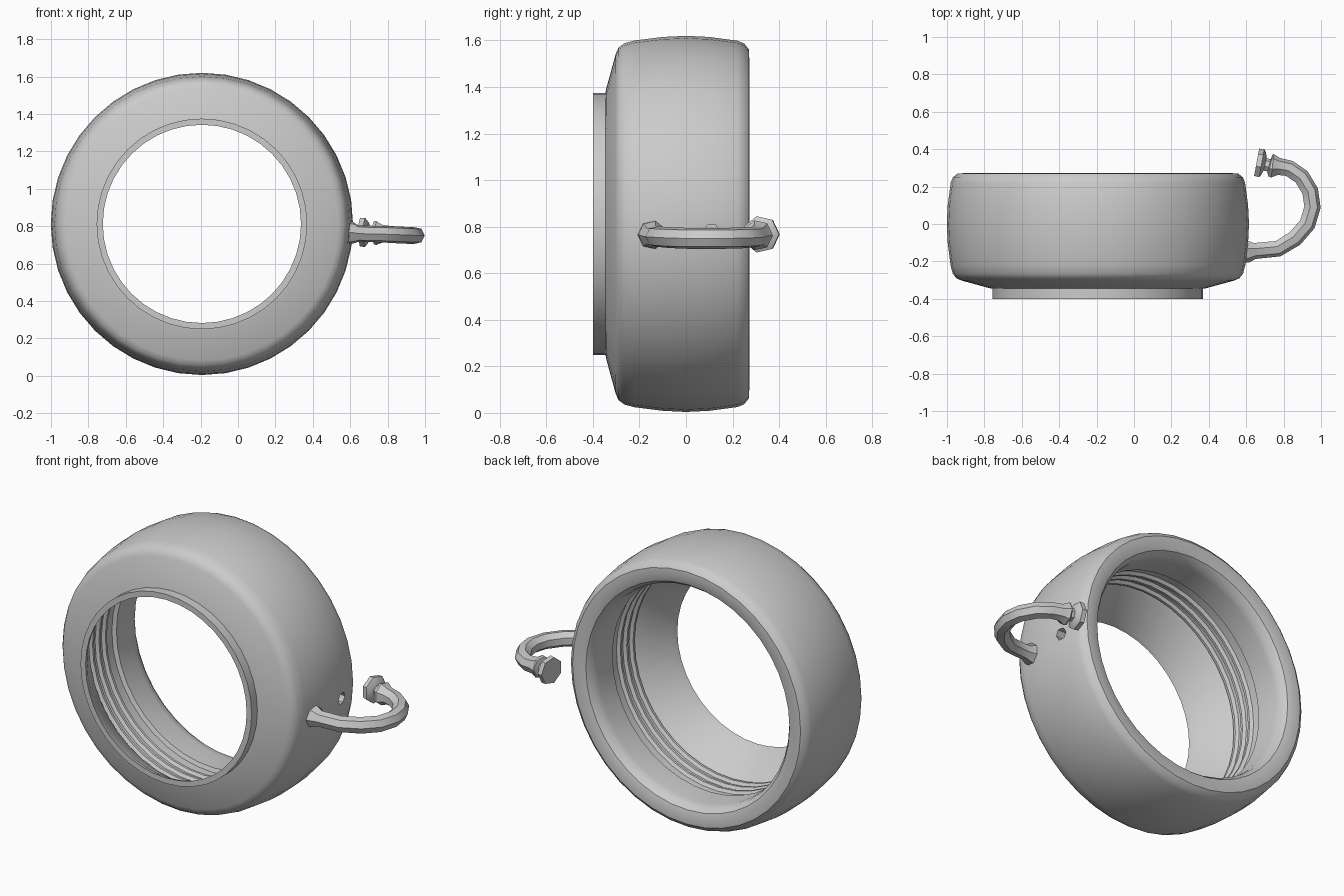
import bpy, bmesh
from math import cos, sin, tau
from mathutils import Vector

if "Cube" in bpy.data.objects:
    bpy.data.objects.remove(bpy.data.objects["Cube"])

CX, CZ = -0.193, 0.812


def make_object(name, rings, closed, angle):
    """Bridge rings of points into a mesh; closed joins last ring to first, otherwise ends are capped."""
    bm = bmesh.new()
    loops = [[bm.verts.new(p) for p in ring] for ring in rings]
    pairs = list(zip(loops, loops[1:])) + ([(loops[-1], loops[0])] if closed else [])
    n = len(loops[0])
    for a, b in pairs:
        for i in range(n):
            j = (i + 1) % n
            bm.faces.new((a[i], a[j], b[j], b[i]))
    if not closed:
        bm.faces.new(loops[0])
        bm.faces.new(loops[-1])
    bmesh.ops.recalc_face_normals(bm, faces=bm.faces)
    mesh = bpy.data.meshes.new(name)
    bm.to_mesh(mesh)
    bm.free()
    obj = bpy.data.objects.new(name, mesh)
    bpy.context.collection.objects.link(obj)
    bpy.ops.object.select_all(action='DESELECT')
    obj.select_set(True)
    bpy.context.view_layer.objects.active = obj
    bpy.ops.object.shade_smooth_by_angle(angle=angle)
    return obj


# Ring body: lathed (radius, y) profile, outer wall first, then the rounded back rim
profile = [(0.53, -0.40), (0.563, -0.40), (0.563, -0.346), (0.58, -0.343), (0.73, -0.302),
           (0.757, -0.29), (0.776, -0.265), (0.788, -0.22), (0.803, -0.10), (0.808, 0.0),
           (0.803, 0.10), (0.787, 0.22), (0.775, 0.25), (0.75, 0.27), (0.71, 0.272),
           (0.67, 0.26), (0.648, 0.23), (0.642, 0.19), (0.642, 0.05), (0.665, 0.04)]
# Inner threads
for k in range(3):
    y = -0.02 - 0.06 * k
    profile += [(0.665, y), (0.648, y - 0.012), (0.648, y - 0.026), (0.665, y - 0.038)]
# Inner funnel narrowing to the front opening
profile += [(0.645, -0.20), (0.54, -0.37)]

SEG = 40
rings = [[(CX + r * cos(tau * i / SEG), y, CZ + r * sin(tau * i / SEG)) for i in range(SEG)]
         for r, y in profile]
body = make_object("ring_body", rings, True, 0.6)

# Small socket in the side of the ring
bpy.ops.mesh.primitive_cylinder_add(vertices=6, radius=0.036, depth=0.14,
                                    location=(0.62, 0.11, 0.775), rotation=(0, tau / 4, 0))
cutter = bpy.context.object
cutter.name = "socket_cutter"
cutter.hide_render = True
cutter.hide_set(True)
cut = body.modifiers.new("socket", 'BOOLEAN')
cut.operation = 'DIFFERENCE'
cut.object = cutter
cut.solver = 'EXACT'

# Curved hook with flared base, collar and end cap: x, y, z, radius
path = [(0.57, -0.145, 0.765, 0.065), (0.615, -0.145, 0.765, 0.06), (0.645, -0.142, 0.76, 0.045),
        (0.77, -0.13, 0.757, 0.045), (0.86, -0.075, 0.753, 0.046), (0.925, 0.0, 0.75, 0.046),
        (0.952, 0.09, 0.75, 0.046), (0.94, 0.175, 0.75, 0.046), (0.895, 0.25, 0.752, 0.046),
        (0.83, 0.295, 0.755, 0.046), (0.775, 0.305, 0.76, 0.048), (0.74, 0.308, 0.763, 0.066),
        (0.728, 0.31, 0.765, 0.062), (0.722, 0.312, 0.765, 0.036), (0.70, 0.317, 0.766, 0.036),
        (0.693, 0.319, 0.767, 0.062), (0.682, 0.321, 0.767, 0.08), (0.655, 0.326, 0.767, 0.078)]
pts = [Vector(p[:3]) for p in path]
up = Vector((0, 0, 1))
SIDES = 7
hook_rings = []
for i, p in enumerate(pts):
    t = pts[min(i + 1, len(pts) - 1)] - pts[max(i - 1, 0)]
    side = t.cross(up).normalized()
    r = path[i][3]
    hook_rings.append([p + side * r * cos(tau * k / SIDES) + up * r * sin(tau * k / SIDES)
                       for k in range(SIDES)])
make_object("side_hook", hook_rings, False, 0.6)
